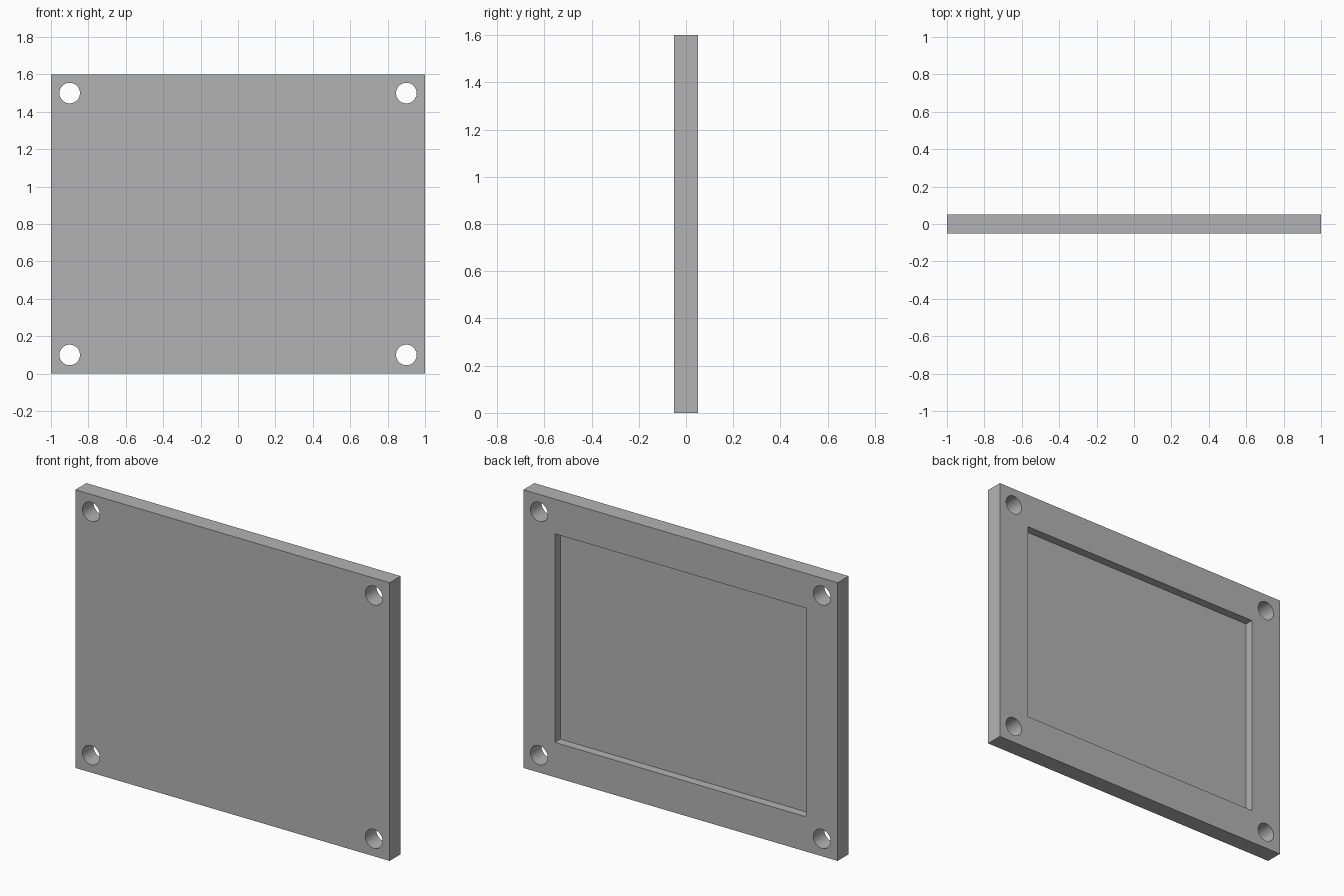
import bpy
from math import radians

WIDTH, DEPTH, HEIGHT = 2.0, 0.1, 1.6
HOLE_INSET, HOLE_RADIUS = 0.1, 0.055
RIM, RECESS = 0.2, 0.05

default = bpy.data.objects.get("Cube")
if default:
    bpy.data.objects.remove(default, do_unlink=True)


def box(name, size, center):
    bpy.ops.mesh.primitive_cube_add(size=1, location=center)
    obj = bpy.context.object
    obj.name = name
    obj.scale = size
    bpy.ops.object.transform_apply(location=False, rotation=False, scale=True)
    return obj


def cut(target, cutter):
    cutter.hide_render = True
    bpy.context.view_layer.objects.active = target
    mod = target.modifiers.new(cutter.name, "BOOLEAN")
    mod.operation = "DIFFERENCE"
    mod.solver = "EXACT"
    mod.object = cutter
    bpy.ops.object.modifier_apply(modifier=mod.name)
    bpy.data.objects.remove(cutter, do_unlink=True)


# Plate
plate = box("cover_plate", (WIDTH, DEPTH, HEIGHT), (0, 0, HEIGHT / 2))

# Rectangular recess in the back
cut(plate, box("recess_cutter",
               (WIDTH - 2 * RIM, 2 * RECESS, HEIGHT - 2 * RIM),
               (0, DEPTH / 2, HEIGHT / 2)))

# Through holes near the four corners
for side in (-1, 1):
    for z in (HOLE_INSET, HEIGHT - HOLE_INSET):
        bpy.ops.mesh.primitive_cylinder_add(
            vertices=48, radius=HOLE_RADIUS, depth=3 * DEPTH,
            location=(side * (WIDTH / 2 - HOLE_INSET), 0, z),
            rotation=(radians(90), 0, 0))
        hole = bpy.context.object
        hole.name = "hole_cutter"
        cut(plate, hole)

# Plain grey finish
grey = bpy.data.materials.new("plain_grey")
grey.use_nodes = True
color = (0.45, 0.45, 0.45, 1)
grey.diffuse_color = color
grey.node_tree.nodes["Principled BSDF"].inputs["Base Color"].default_value = color
plate.data.materials.clear()
plate.data.materials.append(grey)

# Smooth hole walls with crisp rims
bpy.ops.object.select_all(action="DESELECT")
plate.select_set(True)
bpy.context.view_layer.objects.active = plate
bpy.ops.object.shade_smooth_by_angle(angle=radians(30))
